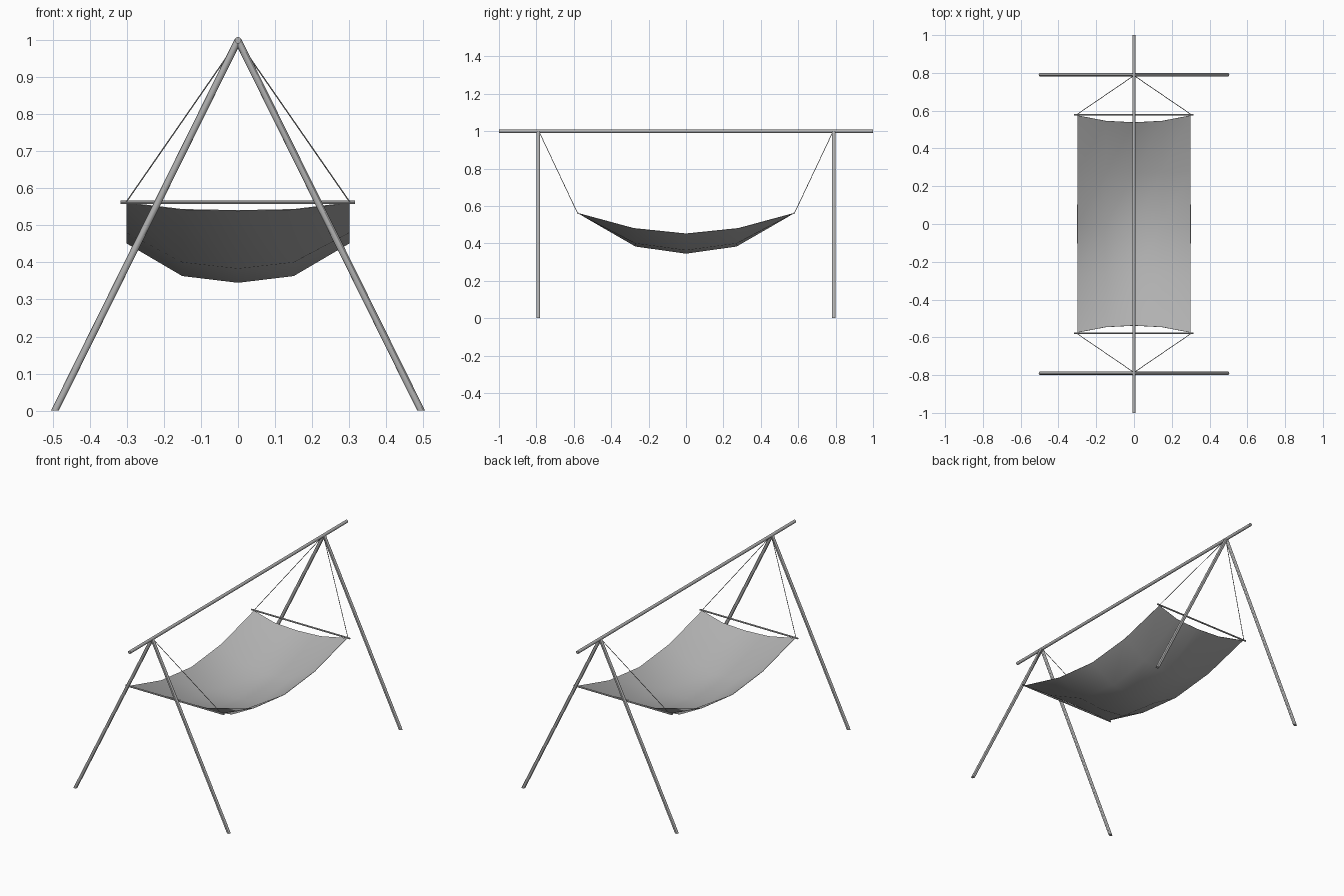
import bpy, bmesh
from mathutils import Vector

if "Cube" in bpy.data.objects:
    bpy.data.objects.remove(bpy.data.objects["Cube"])

# Mid-dark grey shared by all parts
grey = bpy.data.materials.new("dark_grey")
grey.diffuse_color = (0.44, 0.44, 0.44, 1)
grey.use_nodes = True
grey.node_tree.nodes["Principled BSDF"].inputs["Base Color"].default_value = grey.diffuse_color


def rod(name, a, b, radius, sides=12, flat_foot=False):
    """Round rod between two points; flat_foot slides the start ring onto the ground."""
    a, b = Vector(a), Vector(b)
    d = b - a
    bpy.ops.mesh.primitive_cylinder_add(vertices=sides, radius=radius, depth=d.length,
                                        location=(a + b) / 2)
    ob = bpy.context.object
    ob.name = name
    q = d.to_track_quat('Z', 'Y')
    ob.rotation_mode = 'QUATERNION'
    ob.rotation_quaternion = q
    if flat_foot:
        for v in ob.data.vertices:
            if v.co.z < 0:
                height = (q @ v.co + ob.location).z
                v.co.z -= height / d.normalized().z
    ob.data.materials.append(grey)
    bpy.ops.object.shade_smooth_by_angle()
    return ob


# Ridge beam
rod("top_beam", (0, -1, 0.999), (0, 1, 0.999), 0.009)

for end, sy in (("front", -1), ("back", 1)):
    # Spreader bar that holds the cloth open
    rod(end + "_spreader_bar", (-0.317, sy * 0.578, 0.562), (0.316, sy * 0.578, 0.562), 0.0045)
    for side, sx in (("left", -1), ("right", 1)):
        # A-frame leg and suspension rope
        rod(f"{end}_{side}_leg", (sx * 0.494, sy * 0.79, 0), (0, sy * 0.79, 0.999), 0.0095,
            flat_foot=True)
        rod(f"{end}_{side}_rope", (sx * 0.302, sy * 0.58, 0.562), (0, sy * 0.786, 0.998), 0.0018, 8)

# Sagging cloth: heights by row (end, quarter, middle) and column (centre, half, edge)
heights = ((0.540, 0.543, 0.561), (0.384, 0.401, 0.481), (0.346, 0.364, 0.452))
row_y = ((0.538, 0.546, 0.575), (0.270, 0.272, 0.280), (0, 0, 0))
bm = bmesh.new()
grid = []
for r in range(-2, 3):
    k = 2 - abs(r)
    sign = 1 if r > 0 else -1
    grid.append([bm.verts.new((c * 0.15, sign * row_y[k][abs(c)], heights[k][abs(c)]))
                 for c in range(-2, 3)])
for r in range(4):
    for c in range(4):
        bm.faces.new((grid[r][c], grid[r][c + 1], grid[r + 1][c + 1], grid[r + 1][c]))
mesh = bpy.data.meshes.new("hammock_cloth")
bm.to_mesh(mesh)
bm.free()
mesh.materials.append(grey)
cloth = bpy.data.objects.new("hammock_cloth", mesh)
bpy.context.collection.objects.link(cloth)
thick = cloth.modifiers.new("thickness", 'SOLIDIFY')
thick.thickness = 0.002
thick.offset = 0
bpy.ops.object.select_all(action='DESELECT')
cloth.select_set(True)
bpy.context.view_layer.objects.active = cloth
bpy.ops.object.modifier_apply(modifier=thick.name)
bpy.ops.object.shade_smooth_by_angle(angle=0.8)
